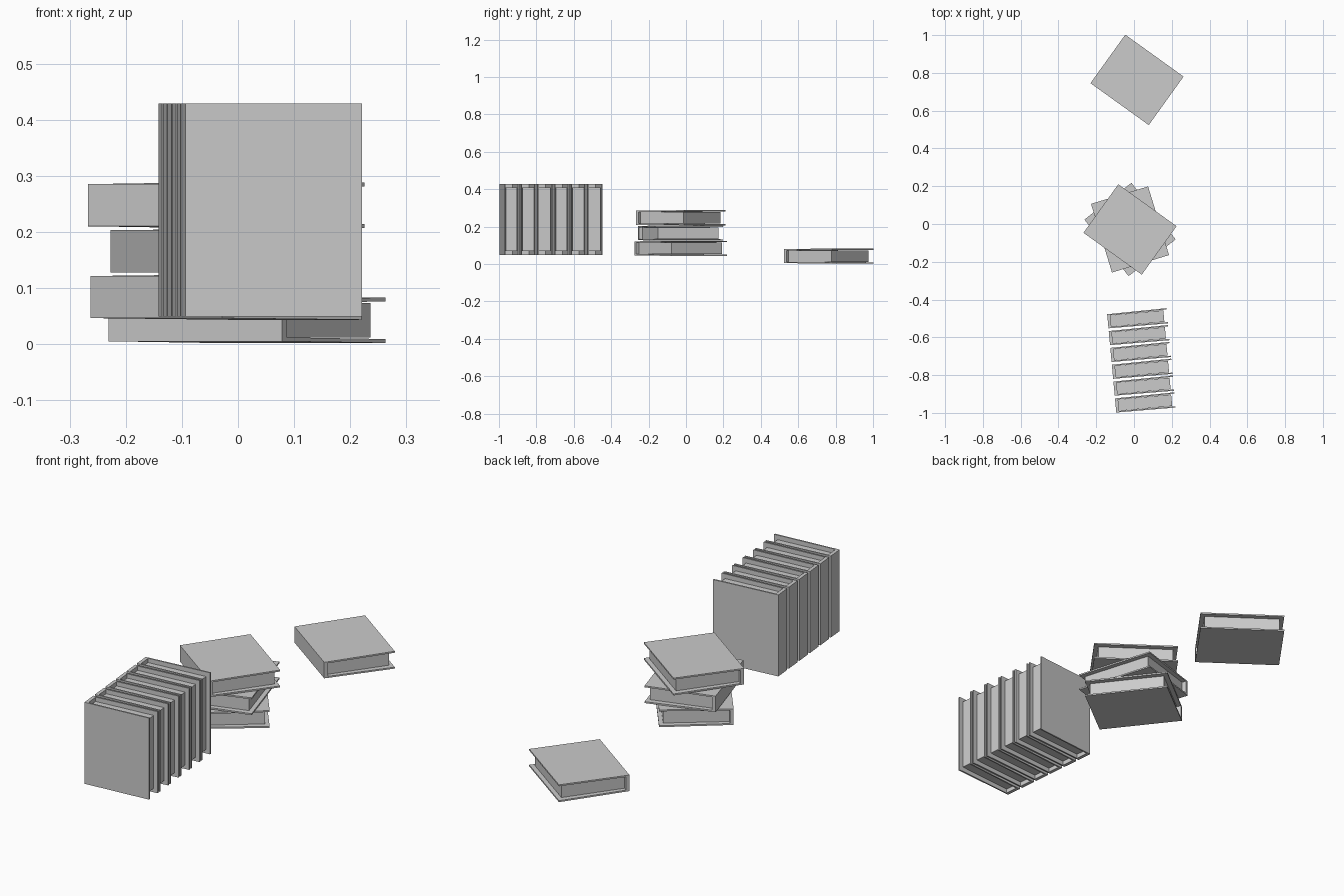
import bpy, bmesh
from math import radians, sin, cos
from mathutils import Matrix

if "Cube" in bpy.data.objects:
    bpy.data.objects.remove(bpy.data.objects["Cube"])

D, H = 0.158, 0.19          # half depth (spine to fore edge), half height
SPINE, FORE = 0.0375, 0.0405  # half thickness at spine and at fore edge
T = 0.007                   # cover board thickness


def prism(name, profile, half_h, matrix):
    """Extrude a depth/thickness outline along the book's height."""
    bm = bmesh.new()
    face = bm.faces.new([bm.verts.new((x, y, -half_h)) for x, y in profile])
    ext = bmesh.ops.extrude_face_region(bm, geom=[face])
    verts = [v for v in ext["geom"] if isinstance(v, bmesh.types.BMVert)]
    bmesh.ops.translate(bm, verts=verts, vec=(0, 0, 2 * half_h))
    bmesh.ops.recalc_face_normals(bm, faces=bm.faces)
    mesh = bpy.data.meshes.new(name)
    bm.to_mesh(mesh)
    bm.free()
    obj = bpy.data.objects.new(name, mesh)
    obj.matrix_world = matrix
    bpy.context.collection.objects.link(obj)


def book(name, loc, angle, lying):
    m = Matrix.Translation(loc) @ Matrix.Rotation(radians(angle), 4, 'Z')
    if lying:
        m = m @ Matrix.Rotation(radians(90), 4, 'X')
    # cover: flat spine with two slightly splayed boards
    inner = -D + 0.016
    half = [(-D, -SPINE), (D, -FORE), (D, -FORE + T), (inner, -SPINE + T)]
    prism(name + "_cover", half + [(x, -y) for x, y in reversed(half)], H, m)
    # page block, set in from the head, tail and fore edge
    p = SPINE - T
    prism(name + "_pages", [(inner, -p), (D - 0.018, -p), (D - 0.018, p), (inner, p)], H - 0.02, m)


# row of upright books
a = 5.3
for i in range(6):
    s = 0.0895 * i
    book(f"upright_book_{i + 1}",
         (0.06 - s * sin(radians(a)), -0.946 + s * cos(radians(a)), 0.239), a, False)

# twisted pile of three books
for i, (angle, z) in enumerate([(38, 0.0838), (17, 0.1655), (54.3, 0.2475)]):
    book(f"stacked_book_{i + 1}", (-0.021, -0.029, z), angle, True)

# single book lying flat
book("single_book", (0.016, 0.763, 0.0425), 54.3, True)
